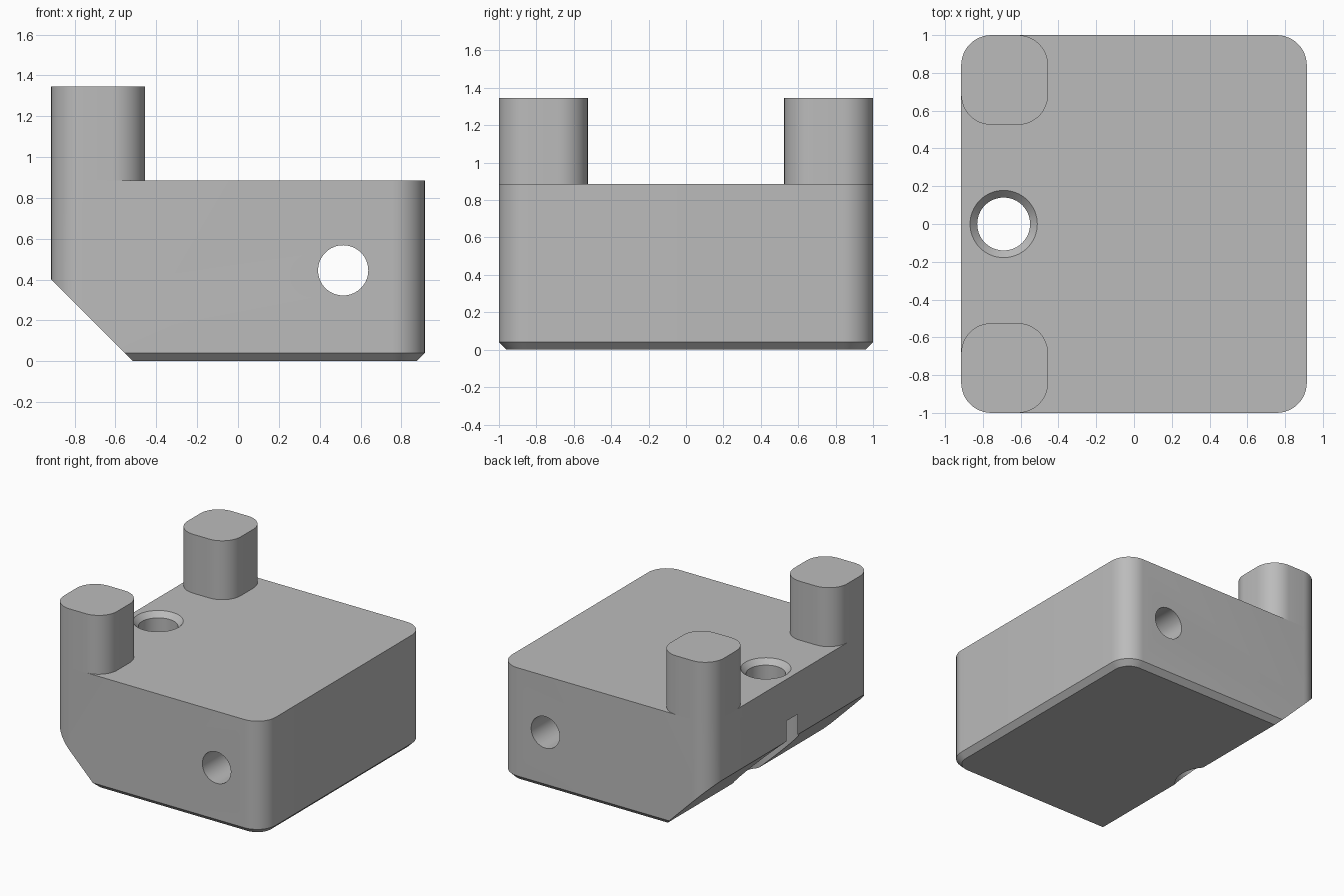
import bpy
import bmesh
from math import cos, sin, pi
from mathutils import Matrix, Vector

cube = bpy.data.objects.get("Cube")
if cube:
    bpy.data.objects.remove(cube)

grey = bpy.data.materials.new("plain grey")
grey.use_nodes = True
colour = (0.5, 0.5, 0.5, 1)
grey.diffuse_color = colour
grey.node_tree.nodes["Principled BSDF"].inputs["Base Color"].default_value = colour

HX, HY, TOP, POST_TOP = 0.915, 1.0, 0.885, 1.345
R, BEVEL = 0.16, 0.04
HOLE_X = -0.69


def rounded_rect(cx, cy, hx, hy, r, n=12):
    """Outline of a rectangle with round corners."""
    pts = []
    for q, (sx, sy) in enumerate([(1, 1), (-1, 1), (-1, -1), (1, -1)]):
        for i in range(n + 1):
            a = (q + i / n) * pi / 2
            pts.append((cx + sx * (hx - r) + r * cos(a),
                        cy + sy * (hy - r) + r * sin(a)))
    return pts


def circle(cx, cy, r, n=64):
    return [(cx + r * cos(2 * pi * i / n), cy + r * sin(2 * pi * i / n))
            for i in range(n)]


def loft(name, layers, matrix=Matrix()):
    """Closed solid through outlines given as (outline, height)."""
    bm = bmesh.new()
    rings = [[bm.verts.new((x, y, z)) for x, y in pts] for pts, z in layers]
    for a, b in zip(rings, rings[1:]):
        for i in range(len(a)):
            j = (i + 1) % len(a)
            bm.faces.new((a[i], a[j], b[j], b[i]))
    bm.faces.new(rings[0][::-1])
    bm.faces.new(rings[-1])
    bm.transform(matrix)
    bmesh.ops.recalc_face_normals(bm, faces=bm.faces)
    mesh = bpy.data.meshes.new(name)
    bm.to_mesh(mesh)
    bm.free()
    mesh.materials.append(grey)
    obj = bpy.data.objects.new(name, mesh)
    bpy.context.collection.objects.link(obj)
    return obj


# Main block: round corners and a bevelled bottom edge
block = loft("block", [
    (rounded_rect(0, 0, HX - BEVEL, HY - BEVEL, R - BEVEL), 0),
    (rounded_rect(0, 0, HX, HY, R), BEVEL),
    (rounded_rect(0, 0, HX, HY, R), TOP)])

# Sloping cut under the right side
bm = bmesh.new()
bm.from_mesh(block.data)
cut = bmesh.ops.bisect_plane(
    bm, geom=bm.verts[:] + bm.edges[:] + bm.faces[:], dist=1e-5,
    plane_co=Vector((-HX, 0, 0.4)), plane_no=Vector((-1, 0, -1)), clear_outer=True)
bmesh.ops.edgeloop_fill(
    bm, edges=[e for e in cut["geom_cut"] if isinstance(e, bmesh.types.BMEdge)])
bmesh.ops.recalc_face_normals(bm, faces=bm.faces)
bm.to_mesh(block.data)
bm.free()

# Cutters: screw hole with a countersunk rim and a wide recess below; cross hole
cutters = [
    loft("screw_hole_cutter", [
        (circle(HOLE_X, 0, 0.235), -0.1), (circle(HOLE_X, 0, 0.235), 0.56),
        (circle(HOLE_X, 0, 0.14), 0.56), (circle(HOLE_X, 0, 0.14), TOP - BEVEL),
        (circle(HOLE_X, 0, 0.178), TOP), (circle(HOLE_X, 0, 0.178), TOP + 0.1)]),
    loft("cross_hole_cutter", [
        (circle(0.515, 0.445, 0.123), -1.2), (circle(0.515, 0.445, 0.123), 1.2)],
        Matrix.Rotation(pi / 2, 4, "X")),
]
for cutter in cutters:
    mod = block.modifiers.new(cutter.name, "BOOLEAN")
    mod.operation = "DIFFERENCE"
    mod.solver = "EXACT"
    mod.object = cutter
    cutter.hide_render = True

# Apply the cuts, then remove the cutters
bpy.context.view_layer.update()
depsgraph = bpy.context.evaluated_depsgraph_get()
block.data = bpy.data.meshes.new_from_object(block.evaluated_get(depsgraph))
block.modifiers.clear()
for cutter in cutters:
    bpy.data.objects.remove(cutter)

# Two upright posts on the right corners
parts = [block]
for name, side in (("front_post", -1), ("back_post", 1)):
    outline = rounded_rect(-0.685, side * 0.7625, 0.23, 0.2375, R)
    parts.append(loft(name, [(outline, TOP), (outline, POST_TOP)]))

# Smooth the round surfaces, keep the edges sharp
bpy.ops.object.select_all(action="DESELECT")
for part in parts:
    part.select_set(True)
bpy.context.view_layer.objects.active = block
bpy.ops.object.shade_smooth_by_angle(angle=pi / 6)
